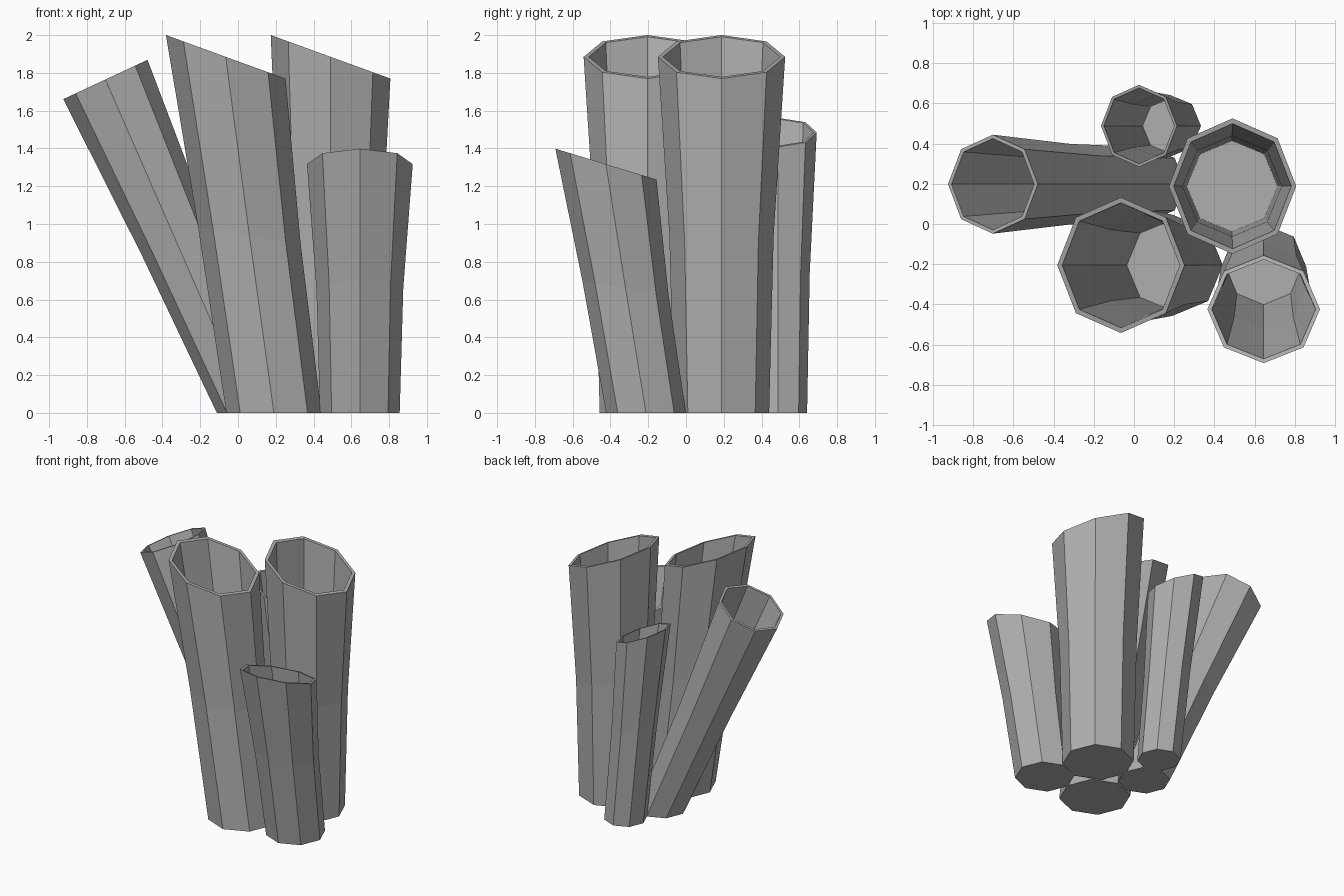
import bpy, bmesh
from math import cos, sin, pi, radians
from mathutils import Vector, Matrix

if "Cube" in bpy.data.objects:
    bpy.data.objects.remove(bpy.data.objects["Cube"])

SIDES = 8
WALL = 0.078  # wall thickness as a share of the top radius

grey = bpy.data.materials.new("dark_grey")
grey.diffuse_color = (0.43, 0.43, 0.43, 1)
grey.use_nodes = True
grey.node_tree.nodes["Principled BSDF"].inputs["Base Color"].default_value = grey.diffuse_color


def ring(bm, centre, radius, axis, tilt):
    rot = Matrix.Rotation(radians(tilt), 3, axis)
    return [bm.verts.new(Vector(centre) + rot @ Vector((radius * cos(2 * pi * i / SIDES),
                                                        radius * sin(2 * pi * i / SIDES), 0)))
            for i in range(SIDES)]


def tube(name, base, mid, top, radii, axis, tilt):
    bm = bmesh.new()
    path = list(zip((base, mid, top), radii, (0, tilt / 2, tilt)))
    # outer wall upward, then inner wall back down
    rings = [ring(bm, c, r, axis, t) for c, r, t in path]
    for k in (2, 1, 0):
        c, r, t = path[k]
        lift = 0.01 if k == 0 else 0
        rings.append(ring(bm, (c[0], c[1], c[2] + lift), r - WALL * radii[2], axis, t))
    for a, b in zip(rings, rings[1:]):
        for i in range(SIDES):
            j = (i + 1) % SIDES
            bm.faces.new((a[i], a[j], b[j], b[i]))
    # closed underside and inner floor
    bm.faces.new(rings[0][::-1])
    bm.faces.new(rings[-1])
    bmesh.ops.recalc_face_normals(bm, faces=bm.faces)
    mesh = bpy.data.meshes.new(name)
    bm.to_mesh(mesh)
    bm.free()
    mesh.materials.append(grey)
    bpy.context.collection.objects.link(bpy.data.objects.new(name, mesh))


# two tall tubes
tube("tall_front_tube", (0.19, -0.205, 0), (0.06, -0.205, 0.94), (-0.065, -0.205, 1.885),
     (0.252, 0.276, 0.337), 'Y', 20)
tube("tall_right_tube", (0.488, 0.188, 0), (0.488, 0.188, 0.94), (0.49, 0.188, 1.885),
     (0.252, 0.276, 0.337), 'Y', 20)
# leaning tube on the left
tube("leaning_left_tube", (0.072, 0.198, 0), (-0.315, 0.198, 0.88), (-0.702, 0.198, 1.765),
     (0.184, 0.2, 0.246), 'Y', -25)
# short tube at the front right
tube("short_front_tube", (0.645, -0.212, 0), (0.645, -0.32, 0.66), (0.645, -0.424, 1.317),
     (0.211, 0.23, 0.28), 'X', -17)
# small tube at the back
tube("small_back_tube", (0.18, 0.488, 0), (0.103, 0.488, 0.74), (0.025, 0.488, 1.485),
     (0.153, 0.167, 0.204), 'Y', 22)
